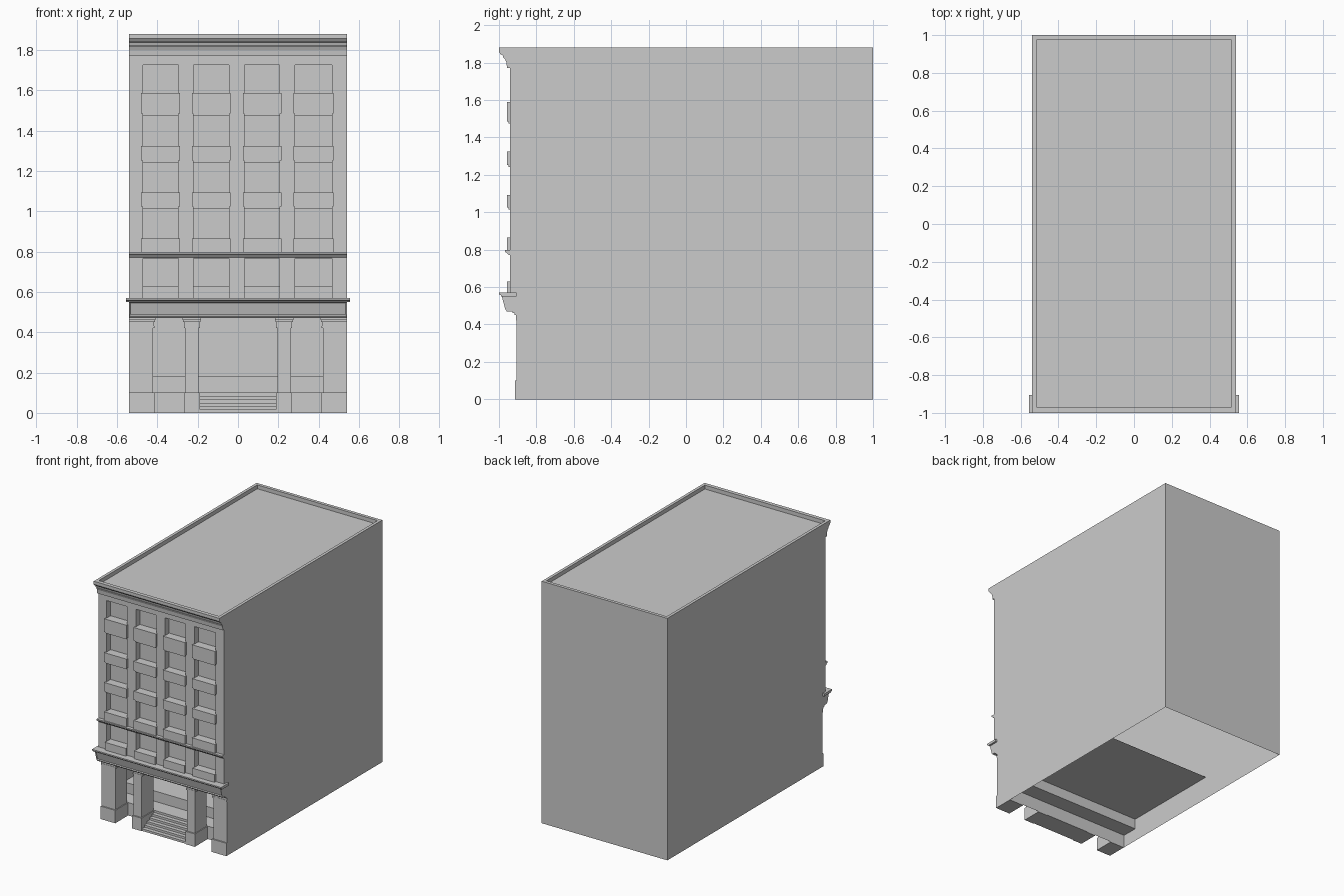
import bpy, bmesh
from mathutils import Vector

if "Cube" in bpy.data.objects:
    bpy.data.objects.remove(bpy.data.objects["Cube"])

W = 0.54            # half width of the building
FRONT = -0.94       # main facade plane
PANE = -0.89        # recessed window plane


def finish(name, bm):
    bmesh.ops.recalc_face_normals(bm, faces=bm.faces)
    me = bpy.data.meshes.new(name)
    bm.to_mesh(me)
    bm.free()
    ob = bpy.data.objects.new(name, me)
    bpy.context.collection.objects.link(ob)
    return ob


def add_box(bm, x0, x1, y0, y1, z0, z1):
    v = bmesh.ops.create_cube(bm, size=1)["verts"]
    for p in v:
        p.co = Vector(((x0 + x1) / 2 + p.co.x * (x1 - x0),
                       (y0 + y1) / 2 + p.co.y * (y1 - y0),
                       (z0 + z1) / 2 + p.co.z * (z1 - z0)))


def boxes(name, items):
    bm = bmesh.new()
    for it in items:
        add_box(bm, *it)
    return finish(name, bm)


def extrude_x(bm, profile, x0, x1):
    # closed (y, z) profile swept along x
    a = [bm.verts.new((x0, y, z)) for y, z in profile]
    f = bm.faces.new(a)
    g = bmesh.ops.extrude_face_region(bm, geom=[f])
    for v in g["geom"]:
        if isinstance(v, bmesh.types.BMVert):
            v.co.x = x1
    if f not in bm.faces:
        return
    bmesh.ops.recalc_face_normals(bm, faces=bm.faces)


def moulding(name, profile, half):
    bm = bmesh.new()
    extrude_x(bm, profile, -half, half)
    if not any(len(f.verts) > 4 and f.calc_center_median().x < -half + 1e-4 for f in bm.faces) and len(profile) > 4:
        bm.faces.new(sorted([v for v in bm.verts if v.co.x < 0], key=lambda v: v.index))
    return finish(name, bm)


def quads(name, faces):
    bm = bmesh.new()
    for f in faces:
        bm.faces.new([bm.verts.new(p) for p in f])
    bmesh.ops.remove_doubles(bm, verts=bm.verts, dist=1e-5)
    return finish(name, bm)


# Open-bottomed shell: side walls and back wall
side = [(-0.905, 0), (1, 0), (1, 1.88), (FRONT, 1.88), (FRONT, 0.47), (-0.905, 0.47)]
quads("outer_walls", [[(s * W, y, z) for y, z in side] for s in (-1, 1)]
      + [[(-W, 1, 0), (W, 1, 0), (W, 1, 1.88), (-W, 1, 1.88)]])

# Roof deck and parapet rim
RX, RY, RZ = 0.517, 0.975, 1.85
quads("roof_deck", [[(-RX, -0.97, RZ), (RX, -0.97, RZ), (RX, RY, RZ), (-RX, RY, RZ)]])
boxes("parapet", [(RX, W, -0.97, 1, RZ, 1.88), (-W, -RX, -0.97, 1, RZ, 1.88),
                  (-RX, RX, RY, 1, RZ, 1.88)])

# Top cornice
moulding("cornice", [(-0.93, 1.77), (-0.957, 1.77), (-0.96, 1.80), (-0.966, 1.815),
                     (-0.976, 1.825), (-0.98, 1.838), (-0.992, 1.845), (-1, 1.856),
                     (-1, 1.88), (-0.97, 1.88), (-0.97, 1.85), (-0.93, 1.85)], W)

# Facade: piers between windows, header and window panes
windows = [(-0.472, -0.296), (-0.22, -0.044), (0.032, 0.207), (0.283, 0.466)]
edges = [-W] + [x for w in windows for x in w] + [W]
facade = [(edges[i], edges[i + 1], FRONT, PANE, 0.56, 1.725) for i in range(0, 10, 2)]
facade.append((-W, W, FRONT, PANE, 1.725, 1.85))
facade.append((-W, W, FRONT + 0.001, PANE, 0.765, 0.80))
boxes("facade_wall", facade)
quads("window_panes", [[(a, PANE, 0.56), (b, PANE, 0.56), (b, PANE, 1.725), (a, PANE, 1.725)]
                       for a, b in windows])

# Spandrel panels with thin sills below
panels = []
for z0, z1 in [(0.565, 0.63), (0.785, 0.865), (1.025, 1.093), (1.252, 1.325), (1.485, 1.588)]:
    for a, b in windows:
        grow = 0.008 if z0 > 0.6 else 0.002
        panels.append((a - grow, b + grow, -0.957, PANE, z0, z1))
        panels.append((a - 0.002, b + 0.002, -0.95, PANE, z0 - 0.01, z0))
boxes("spandrel_panels", panels)

# String course
moulding("string_course", [(-0.93, 0.77), (-0.947, 0.77), (-0.957, 0.782), (-0.967, 0.787),
                           (-0.967, 0.797), (-0.93, 0.797)], W)

# Shop entablature with inset panel, ledge above
ent = moulding("entablature", [(-0.76, 0.47), (-0.958, 0.47), (-0.966, 0.48),
                               (-0.985, 0.55), (-0.76, 0.55)], W)
bm = bmesh.new()
bm.from_mesh(ent.data)
front = min(bm.faces, key=lambda f: f.calc_center_median().y)
bmesh.ops.inset_region(bm, faces=[front], thickness=0.008, depth=-0.006)
bm.to_mesh(ent.data)
bm.free()
moulding("entablature_ledge", [(-0.905, 0.55), (-0.988, 0.55), (-0.99, 0.556), (-1, 0.56),
                               (-1, 0.57), (-0.905, 0.57)], 0.555)

# Ground floor piers: base, shaft and stepped capital
parts = []
for s in (-1, 1):
    for a, b, outer in [(0.195, 0.263, False), (0.421, W, True)]:
        for z0, z1, g, y in [(0, 0.1, 0.006, -0.915), (0.1, 0.42, 0, -0.905),
                             (0.42, 0.432, 0.006, -0.91), (0.432, 0.45, 0.004, -0.908),
                             (0.45, 0.46, 0.009, -0.918), (0.46, 0.475, 0.012, -0.928)]:
            lo, hi = a - g, b + (0 if outer else g)
            x0, x1 = sorted((s * lo, s * hi))
            parts.append((x0, x1, y, -0.76, z0, z1))
boxes("ground_piers", parts)

# Entrance steps
N = 6
prof = [(-0.755, 0)]
for i in range(N):
    y = -0.91 + i * 0.155 / (N - 1)
    prof += [(y, i * 0.1 / N), (y, (i + 1) * 0.1 / N)]
moulding("entrance_steps", prof, 0.189)

# Porch landing, riser and inner floor
levels = [(-0.755, 0), (-0.755, 0.1), (-0.63, 0.1), (-0.63, 0.18), (0.17, 0.18)]
quads("porch_floor", [[(-W, *p), (W, *p), (W, *q), (-W, *q)] for p, q in zip(levels, levels[1:])])
